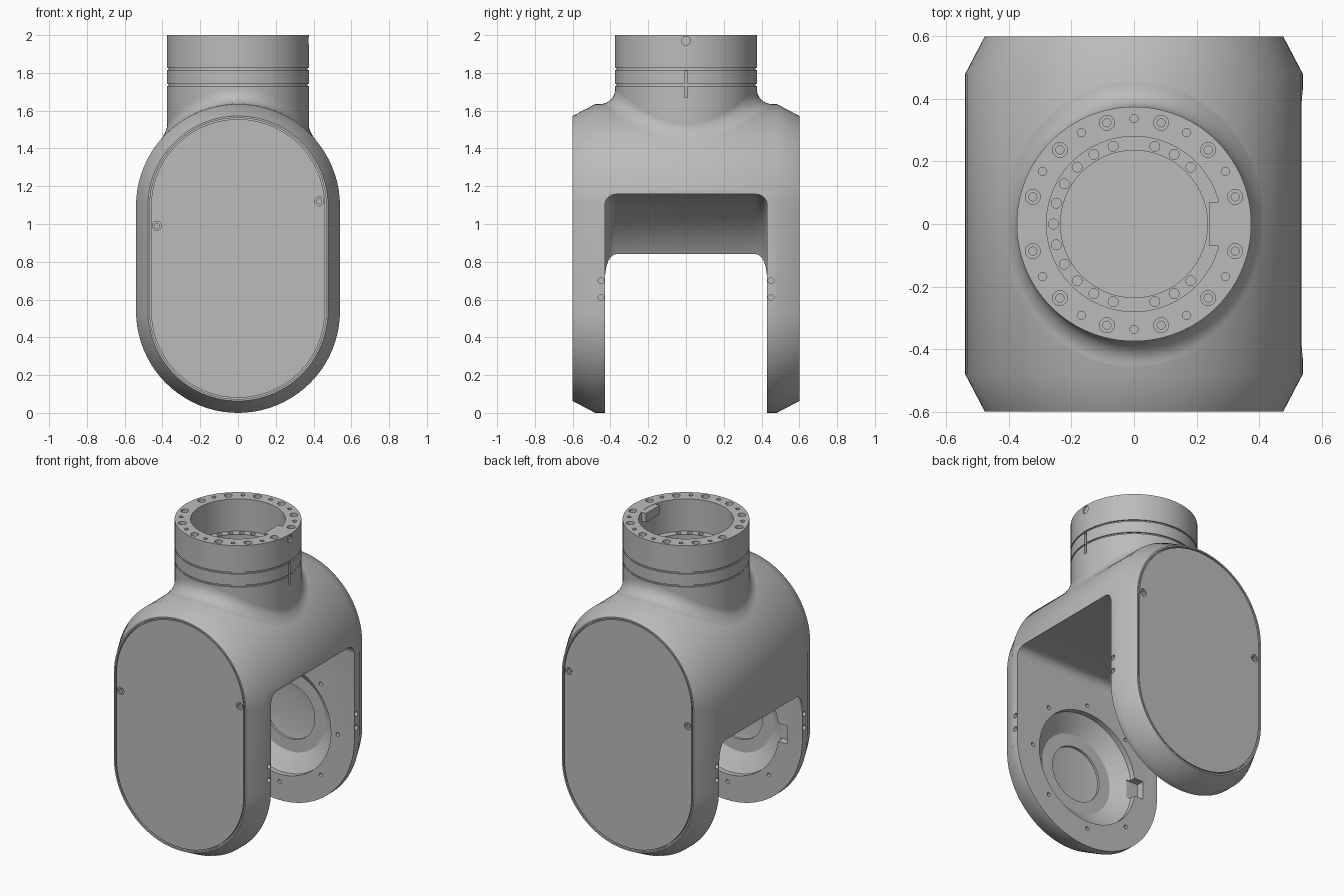
import bpy, bmesh, math
from mathutils import Vector

if "Cube" in bpy.data.objects:
    bpy.data.objects.remove(bpy.data.objects["Cube"], do_unlink=True)

grey = bpy.data.materials.new("machined grey")
grey.use_nodes = True
COLOR = (0.5, 0.5, 0.5, 1)
grey.diffuse_color = COLOR
grey.node_tree.nodes["Principled BSDF"].inputs["Base Color"].default_value = COLOR

R, LOW, HIGH = 0.54, 0.54, 1.095      # shell radius, lower and upper arc centres
NECK = 0.375


def loft(bm, sections, caps=True):
    """Bridge equal-length closed sections, capping both ends."""
    rings = [[bm.verts.new(p) for p in s] for s in sections]
    n = len(rings[0])
    for a, b in zip(rings, rings[1:]):
        for i in range(n):
            j = (i + 1) % n
            bm.faces.new((a[i], a[j], b[j], b[i]))
    if caps:
        bm.faces.new(rings[0][::-1])
        bm.faces.new(rings[-1])


def revolve(bm, profile, origin=(0, 0, 0), axis="Z", n=24):
    """Solid of revolution from (radius, height) pairs along an axis."""
    turn = Vector((0, 0, 1)).rotation_difference(
        {"X": Vector((1, 0, 0)), "Y": Vector((0, 1, 0)), "Z": Vector((0, 0, 1))}[axis])
    sections = []
    for r, h in profile:
        ring = [Vector((r * math.cos(k * math.tau / n), r * math.sin(k * math.tau / n), h))
                for k in range(n)]
        sections.append([turn @ p + Vector(origin) for p in ring])
    loft(bm, sections)


def box(bm, lo, hi):
    corners = [(lo[0], lo[1]), (hi[0], lo[1]), (hi[0], hi[1]), (lo[0], hi[1])]
    loft(bm, [[(x, y, z) for x, y in corners] for z in (lo[2], hi[2])])


def make(name, bm):
    bmesh.ops.recalc_face_normals(bm, faces=bm.faces)
    mesh = bpy.data.meshes.new(name)
    bm.to_mesh(mesh)
    bm.free()
    mesh.materials.append(grey)
    ob = bpy.data.objects.new(name, mesh)
    bpy.context.collection.objects.link(ob)
    return ob


def activate(ob):
    bpy.ops.object.select_all(action="DESELECT")
    ob.select_set(True)
    bpy.context.view_layer.objects.active = ob


def cut(ob, bm):
    cutter = make("cutter", bm)
    cutter.hide_render = True
    mod = ob.modifiers.new("cut", "BOOLEAN")
    mod.operation, mod.solver, mod.object = "DIFFERENCE", "EXACT", cutter
    activate(ob)
    bpy.ops.object.modifier_apply(modifier=mod.name)
    bpy.data.objects.remove(cutter, do_unlink=True)


def smooth(ob, angle=28):
    activate(ob)
    bpy.ops.object.shade_smooth_by_angle(angle=math.radians(angle))


def stadium(y, inset, n=40):
    r = R - inset
    upper = [(r * math.cos(math.pi * k / n), y, HIGH + r * math.sin(math.pi * k / n))
             for k in range(n + 1)]
    lower = [(-x, y, LOW + HIGH - z) for x, y, z in upper]
    return [(x, y, z) for x, y, z in upper + lower]


# Fork shell with chamfered ends and shallow cover recesses
bm = bmesh.new()
end = [(0.57, 0.073), (0.6, 0.073), (0.6, 0.063), (0.48, 0)]
loft(bm, [stadium(-y, i) for y, i in end] + [stadium(y, i) for y, i in end[::-1]])
shell = make("fork_shell", bm)


# Slot between the arms: arched on one side, flat on the other, filleted corners
def slot(y, inset):
    r = 0.618 - inset
    arc = [(r * math.cos(a), y, LOW + r * math.sin(a))
           for a in (math.pi / 2 * (1 + k / 24) for k in range(25))]
    return [(0.8, y, -0.3), (0.8, y, LOW + r)] + arc + [(-r, y, -0.3)]


bm = bmesh.new()
F = 0.06
fillet = [(0.43 - F + F * math.sin(a), F - F * math.cos(a))
          for a in (math.pi / 2 * k / 6 for k in range(7))]
loft(bm, [slot(-y, i) for y, i in fillet[::-1]] + [slot(y, i) for y, i in fillet])
cut(shell, bm)

# Bearing dishes, rim bolt holes and side screw holes in both arms
bm = bmesh.new()
dish = [(0.37, 0.41), (0.37, 0.465), (0.26, 0.535), (0.18, 0.535), (0.18, 0.55), (0.15, 0.555)]
for s in (-1, 1):
    revolve(bm, [(r, s * h) for r, h in dish], (0, 0, LOW), "Y", 64)
    for k in range(8):
        if s < 0 and k == 4:
            continue
        a = k * math.pi / 4
        revolve(bm, [(0.013, s * 0.41), (0.013, s * 0.46)],
                (0.42 * math.cos(a), 0, LOW + 0.42 * math.sin(a)), "Y", 12)
    for side in (-1, 1):
        for z in (0.61, 0.7):
            revolve(bm, [(0.016, side * 0.5), (0.016, side * 0.56)], (0, s * 0.45, z), "X", 12)
cut(shell, bm)

# Locating notch beside the front dish
bm = bmesh.new()
box(bm, (-0.43, -0.48, LOW - 0.06), (-0.3, -0.41, LOW + 0.06))
cut(shell, bm)
smooth(shell)

# End covers with two screw holes each
for name, s in (("front_cover", -1), ("back_cover", 1)):
    bm = bmesh.new()
    loft(bm, [stadium(s * 0.565, 0.08), stadium(s * 0.598, 0.08)])
    cover = make(name, bm)
    bm = bmesh.new()
    for x, z in ((-0.43, 0.99), (0.43, 1.12)):
        revolve(bm, [(0.024, s * 0.61), (0.024, s * 0.59), (0.013, s * 0.59), (0.013, s * 0.575)],
                (x, 0, z), "Y", 16)
    cut(cover, bm)
    smooth(cover)

# Hollow neck with two grooves and an inner ledge
bm = bmesh.new()
profile = [(0.235, 1.7), (0.235, 1.79), (0.28, 1.79), (0.28, 2), (NECK, 2)]
for z in (1.82, 1.735):
    profile += [(NECK, z + 0.005), (NECK - 0.008, z + 0.005),
                (NECK - 0.008, z - 0.005), (NECK, z - 0.005)]
revolve(bm, profile + [(NECK, 1.4)], n=96)
neck = make("neck", bm)

# Flange bolts, ledge bolts, side hole and key slot
bm = bmesh.new()
for k in range(24):
    a = k * math.pi / 12
    c, s = math.cos(a), math.sin(a)
    if k % 2:
        revolve(bm, [(0.024, 2.01), (0.024, 1.975), (0.013, 1.975), (0.013, 1.94)],
                (0.335 * c, 0.335 * s, 0), n=16)
    elif k % 12:
        revolve(bm, [(0.013, 2.01), (0.013, 1.96)], (0.337 * c, 0.337 * s, 0), n=12)
    if k in (12, 11, 13) or (k % 6 and 3 <= k <= 21):
        revolve(bm, [(0.016, 1.8), (0.016, 1.76)], (0.257 * c, 0.257 * s, 0), n=12)
revolve(bm, [(0.024, 0.4), (0.024, 0.365)], (0, 0, 1.97), "X", 16)
box(bm, (0.36, -0.008, 1.67), (0.4, 0.008, 1.81))
cut(neck, bm)
smooth(neck)

# Inner key tab of the neck
bm = bmesh.new()
box(bm, (0.24, -0.07, 1.94), (0.285, 0.07, 1.998))
make("neck_key", bm)

# Concave fillet blending the neck into the shell
bm = bmesh.new()
sections = []
for step in range(9):
    u = 1 - math.cos(step / 8 * math.pi / 2)
    ring = []
    for k in range(96):
        a = k * math.tau / 96
        d = 0.04 + 0.04 * math.sin(a) ** 2
        rr = NECK + d * u
        x, y = rr * math.cos(a), rr * math.sin(a)
        lift = d * (1 - math.sqrt(1 - (1 - u) ** 2))
        ring.append((x, y, HIGH + math.sqrt(R * R - x * x) + lift))
    sections.append(ring)
loft(bm, sections, caps=False)
smooth(make("neck_fillet", bm), 60)
